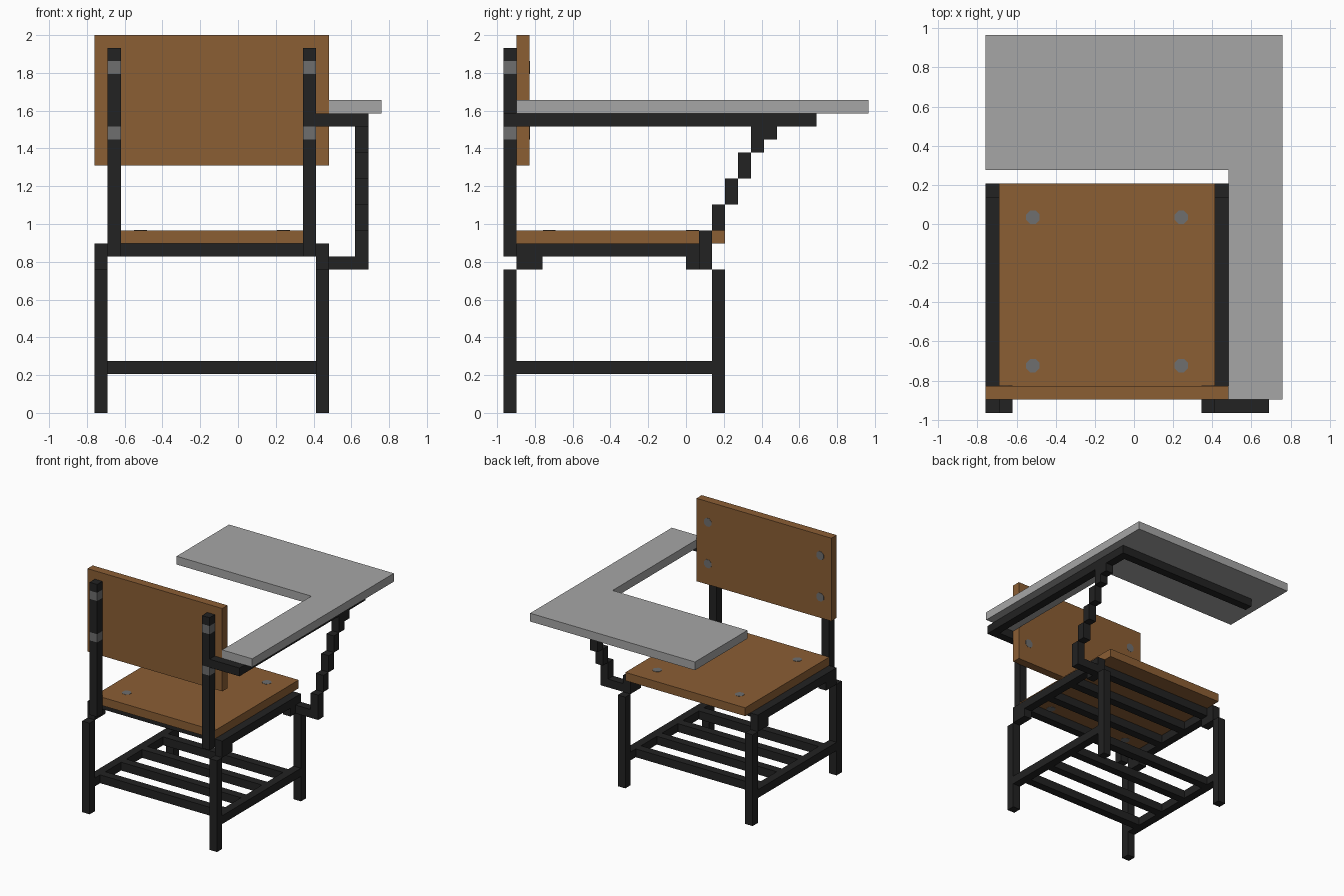
import bpy, bmesh, math
from mathutils import Matrix, Vector

cube = bpy.data.objects.get("Cube")
if cube:
    bpy.data.objects.remove(cube, do_unlink=True)

U = 2 / 29                      # one building block
OX, OY = 11, 14                 # block grid origin


def material(name, hex_rgb):
    lin = []
    for s in (0, 2, 4):
        c = int(hex_rgb[s:s + 2], 16) / 255
        lin.append(c / 12.92 if c <= 0.04045 else ((c + 0.055) / 1.055) ** 2.4)
    m = bpy.data.materials.new(name)
    m.use_nodes = True
    m.diffuse_color = (*lin, 1)
    m.node_tree.nodes["Principled BSDF"].inputs["Base Color"].default_value = (*lin, 1)
    return m


WOOD = material("brown wood", "8B5E34")
METAL = material("black metal", "222222")
STEEL = material("grey bolt steel", "6E6E6E")
TOP = material("light grey laminate", "A6A6A6")


def finish(name, bm, mat):
    bmesh.ops.recalc_face_normals(bm, faces=bm.faces)
    me = bpy.data.meshes.new(name)
    bm.to_mesh(me)
    bm.free()
    me.materials.append(mat)
    ob = bpy.data.objects.new(name, me)
    bpy.context.collection.objects.link(ob)
    return ob


def point(i, j, k):
    return Vector(((i - OX) * U, (j - OY) * U, k * U))


def boxes(name, mat, *spans):
    """Boxes given as (x0, x1, y0, y1, z0, z1) in blocks."""
    bm = bmesh.new()
    for x0, x1, y0, y1, z0, z1 in spans:
        lo, hi = point(x0, y0, z0), point(x1, y1, z1)
        mtx = Matrix.Translation((lo + hi) / 2) @ Matrix.Diagonal((*(hi - lo), 1))
        bmesh.ops.create_cube(bm, size=1, matrix=mtx)
    return finish(name, bm, mat)


def bolt(name, centre, axis):
    """Thin octagonal bolt head lying on a board."""
    bm = bmesh.new()
    turn = Matrix.Rotation(math.radians(90), 4, 'X') if axis == 'Y' else Matrix()
    mtx = Matrix.Translation(centre) @ turn @ Matrix.Rotation(math.pi / 8, 4, 'Z')
    bmesh.ops.create_cone(bm, cap_ends=True, segments=8, radius1=0.037,
                          radius2=0.037, depth=0.004, matrix=mtx)
    return finish(name, bm, STEEL)


# Boards
boxes("seat", WOOD, (1, 17, 1, 17, 13, 14))
boxes("backrest", WOOD, (0, 18, 1, 2, 19, 29))

# L-shaped writing top
bm = bmesh.new()
outline = [(0, 18), (18, 18), (18, 1), (22, 1), (22, 28), (0, 28)]
face = bm.faces.new([bm.verts.new(point(i, j, 23)) for i, j in outline])
ext = bmesh.ops.extrude_face_region(bm, geom=[face])
bmesh.ops.translate(bm, vec=(0, 0, U),
                    verts=[v for v in ext["geom"] if isinstance(v, bmesh.types.BMVert)])
finish("writing_top", bm, TOP)

# Mirrored side frames: legs, stepped brackets, rails, back posts
for side, x, px in (("right", 0, 1), ("left", 17, 16)):
    boxes(side + "_legs", METAL, (x, x + 1, 0, 1, 0, 11), (x, x + 1, 16, 17, 0, 11))
    boxes(side + "_leg_brackets", METAL,
          (x, x + 1, 1, 3, 11, 12), (x, x + 1, 14, 16, 11, 12))
    boxes(side + "_seat_rail", METAL, (x, x + 1, 1, 16, 12, 13))
    boxes(side + "_lower_rail", METAL, (x, x + 1, 1, 16, 3, 4))
    boxes(side + "_back_post", METAL, *[(px, px + 1, 0, 1, a, b)
                                        for a, b in ((12, 21), (22, 26), (27, 28))])
    boxes(side + "_post_bolts", STEEL, *[(px, px + 1, 0, 1, k, k + 1) for k in (21, 26)])
    for k in (21, 26):
        bolt(side + "_backrest_bolt", point(px + .5, 2, k + .5), 'Y')

# Cross bars under the seat and on the book shelf
boxes("seat_cross_bars", METAL, *[(1, 17, j, j + 1, 12, 13) for j in (2, 6, 10, 14)])
boxes("shelf_bars", METAL, *[(1, 17, j, j + 1, 3, 4) for j in (2, 6, 10, 14)])

# Seat bolts, both faces
for i in (3.5, 14.5):
    for j in (3.5, 14.5):
        for k in (13, 14):
            bolt("seat_bolt", point(i, j, k), 'Z')

# Writing top support: bars below the top and a stepped brace
boxes("top_support_bars", METAL, (17, 21, 0, 1, 22, 23), (20, 21, 1, 24, 22, 23),
      (2, 20, 23, 24, 22, 23))
boxes("stepped_brace", METAL, (18, 21, 15, 16, 11, 12),
      *[(20, 21, 15 + n, 16 + n, 12 + 2 * n, 14 + 2 * n) for n in range(5)],
      (20, 21, 20, 21, 21, 22))
